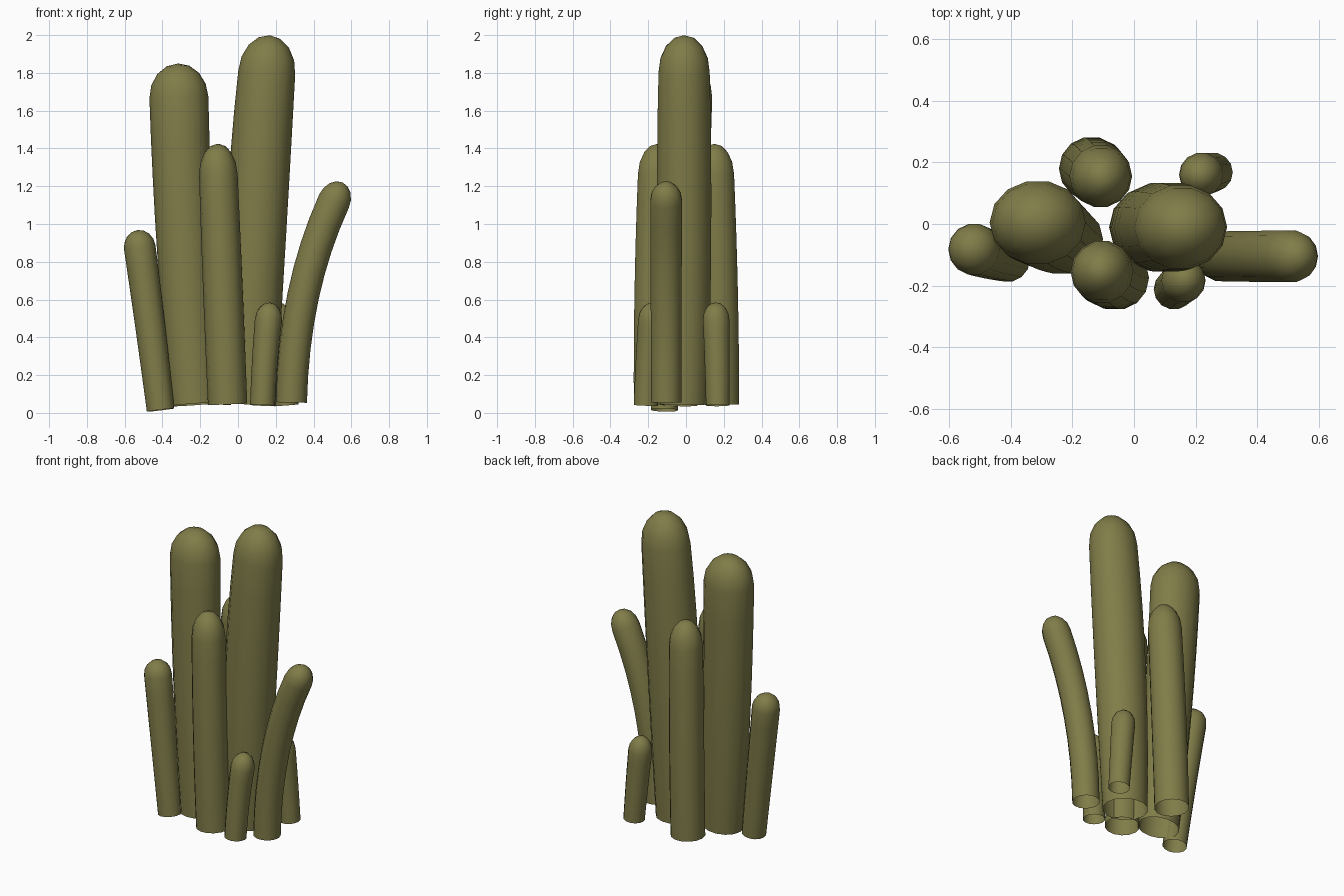
import bpy, bmesh, math
from mathutils import Vector

if "Cube" in bpy.data.objects:
    bpy.data.objects.remove(bpy.data.objects["Cube"])

mat = bpy.data.materials.new("olive green")
mat.diffuse_color = (0.215, 0.202, 0.066, 1)
mat.use_nodes = True
mat.node_tree.nodes["Principled BSDF"].inputs["Base Color"].default_value = mat.diffuse_color

SIDES, STEPS, DOME = 14, 8, 4


def through(a, b, c, t):
    """Quadratic through a, b, c at t = 0, 0.5, 1."""
    return a * (1 - t) * (1 - 2 * t) + b * 4 * t * (1 - t) + c * t * (2 * t - 1)


def stalk(name, base, mid, end, radii, dome, depth=1.0):
    """Open-bottomed bent tube with a rounded tip."""
    a, b, c = Vector(base), Vector(mid), Vector(end)
    path = lambda t: through(a, b, c, t)
    bm = bmesh.new()

    def ring(p, d, r):
        v = Vector((0, 1, 0))
        v = (v - d * v.dot(d)).normalized()
        u = v.cross(d)
        return [bm.verts.new(p + u * r * math.cos(k * math.tau / SIDES)
                             + v * r * depth * math.sin(k * math.tau / SIDES))
                for k in range(SIDES)]

    rings = []
    for i in range(STEPS + 1):
        t = i / STEPS
        d = (path(t + 0.01) - path(t - 0.01)).normalized()
        rings.append(ring(path(t), d, through(*radii, t)))
    for i in range(1, DOME):
        ang = i / DOME * math.pi / 2
        rings.append(ring(c + d * dome * math.sin(ang), d, radii[2] * math.cos(ang)))
    tip = bm.verts.new(c + d * dome)
    for lo, hi in zip(rings, rings[1:]):
        for k in range(SIDES):
            n = (k + 1) % SIDES
            bm.faces.new((lo[k], lo[n], hi[n], hi[k]))
    for k in range(SIDES):
        bm.faces.new((rings[-1][k], rings[-1][(k + 1) % SIDES], tip))
    for f in bm.faces:
        f.smooth = True
    me = bpy.data.meshes.new(name)
    bm.to_mesh(me)
    bm.free()
    me.materials.append(mat)
    bpy.context.collection.objects.link(bpy.data.objects.new(name, me))


# Two thick main columns
stalk("tall_column", (0.06, -0.01, 0.045), (0.095, -0.01, 0.95), (0.152, -0.01, 1.80),
      (0.14, 0.16, 0.151), 0.20, 0.92)
stalk("left_column", (-0.23, -0.05, 0.045), (-0.28, -0.02, 0.85), (-0.313, 0.005, 1.67),
      (0.13, 0.148, 0.156), 0.18, 0.88)

# Medium columns, front and back
stalk("front_column", (-0.055, -0.175, 0.045), (-0.08, -0.17, 0.65), (-0.104, -0.155, 1.26),
      (0.104, 0.105, 0.102), 0.165)
stalk("back_column", (-0.14, 0.18, 0.045), (-0.125, 0.172, 0.65), (-0.108, 0.155, 1.26),
      (0.104, 0.105, 0.102), 0.165)

# Slender side stalks
stalk("left_stalk", (-0.41, -0.115, 0.015), (-0.465, -0.10, 0.46), (-0.52, -0.082, 0.875),
      (0.073, 0.079, 0.084), 0.094)
stalk("right_curved_stalk", (0.283, -0.105, 0.055), (0.345, -0.105, 0.62), (0.508, -0.105, 1.12),
      (0.082, 0.084, 0.086), 0.11)

# Small sprouts
stalk("front_sprout", (0.13, -0.212, 0.04), (0.142, -0.20, 0.27), (0.161, -0.183, 0.49),
      (0.066, 0.068, 0.072), 0.095)
stalk("back_sprout", (0.257, 0.168, 0.04), (0.238, 0.165, 0.27), (0.218, 0.16, 0.49),
      (0.064, 0.068, 0.072), 0.095)
